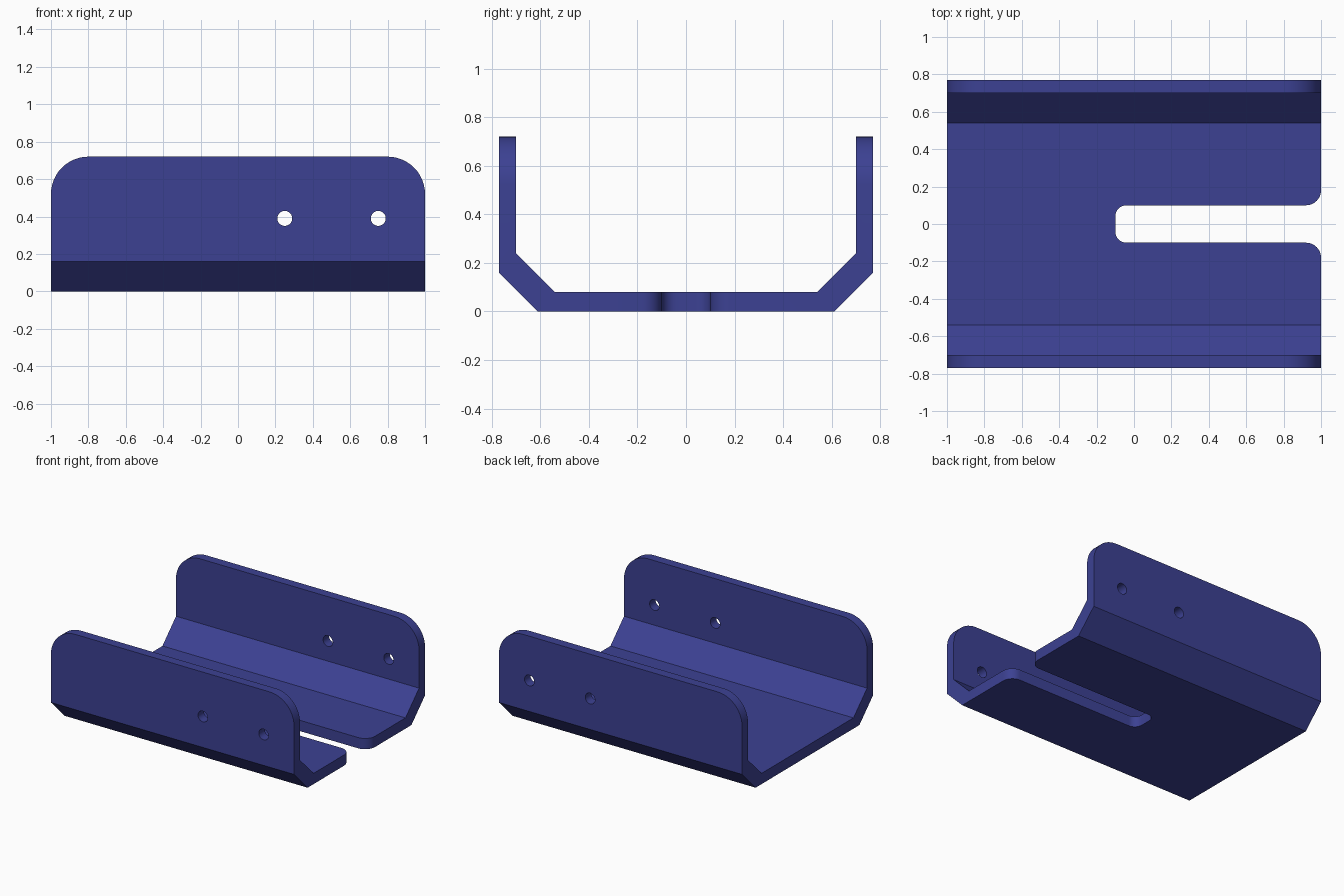
import bpy, bmesh, math
from mathutils import Vector

if "Cube" in bpy.data.objects:
    bpy.data.objects.remove(bpy.data.objects["Cube"])


def arc(cx, cy, r, a0, a1, n=12):
    """Points on a circular arc, angles in degrees."""
    return [(cx + r * math.cos(math.radians(a0 + (a1 - a0) * i / n)),
             cy + r * math.sin(math.radians(a0 + (a1 - a0) * i / n)))
            for i in range(n + 1)]


def prism(name, outline, place, depth):
    """Extrude a 2D outline; place maps (u, v) to 3D."""
    bm = bmesh.new()
    face = bm.faces.new([bm.verts.new(place(u, v)) for u, v in outline])
    ext = bmesh.ops.extrude_face_region(bm, geom=[face])
    moved = [g for g in ext["geom"] if isinstance(g, bmesh.types.BMVert)]
    bmesh.ops.translate(bm, verts=moved, vec=Vector(depth))
    bmesh.ops.recalc_face_normals(bm, faces=bm.faces)
    mesh = bpy.data.meshes.new(name)
    bm.to_mesh(mesh)
    bm.free()
    obj = bpy.data.objects.new(name, mesh)
    bpy.context.collection.objects.link(obj)
    return obj


def boolean(target, cutter, operation):
    """Apply a boolean and remove its helper."""
    mod = target.modifiers.new("cut", 'BOOLEAN')
    mod.operation, mod.solver, mod.object = operation, 'EXACT', cutter
    bpy.context.view_layer.objects.active = target
    bpy.ops.object.modifier_apply(modifier=mod.name)
    bpy.data.objects.remove(cutter)


# Channel section: flat floor, sloped corners, upright walls
half = [(0.61, 0), (0.77, 0.16), (0.77, 0.72), (0.70, 0.72), (0.70, 0.24), (0.54, 0.08)]
section = half + [(-y, z) for y, z in reversed(half)]
bracket = prism("channel_bracket", section, lambda y, z: (-1.1, y, z), (2.2, 0, 0))

# Side outline with rounded upper corners
side = [(-1, -0.1), (1, -0.1)] + arc(0.8, 0.52, 0.2, 0, 90) + arc(-0.8, 0.52, 0.2, 90, 180)
boolean(bracket, prism("side_outline", side, lambda x, z: (x, -1, z), (0, 2, 0)), 'INTERSECT')

# Open slot in the floor, rounded inside and flared at the mouth
upper = arc(-0.04, 0.04, 0.06, 180, 90, 8) + arc(0.92, 0.18, 0.08, -90, 0, 8) + [(1.1, 0.18)]
slot = upper + [(x, -y) for x, y in reversed(upper)]
boolean(bracket, prism("slot_cutter", slot, lambda x, y: (x, y, -0.1), (0, 0, 0.3)), 'DIFFERENCE')

# Bolt holes through both walls
for hx in (0.25, 0.75):
    circle = arc(hx, 0.39, 0.04, 0, 360, 32)[:-1]
    boolean(bracket, prism("hole_cutter", circle, lambda x, z: (x, -1, z), (0, 2, 0)), 'DIFFERENCE')

# Blue finish
blue = bpy.data.materials.new("deep_blue")
blue.diffuse_color = (0.045, 0.053, 0.29, 1)
blue.use_nodes = True
blue.node_tree.nodes["Principled BSDF"].inputs["Base Color"].default_value = blue.diffuse_color
bracket.data.materials.clear()
bracket.data.materials.append(blue)
for p in bracket.data.polygons:
    p.material_index = 0

bpy.ops.object.select_all(action='DESELECT')
bracket.select_set(True)
bpy.context.view_layer.objects.active = bracket
bpy.ops.object.shade_smooth_by_angle(angle=math.radians(30))
